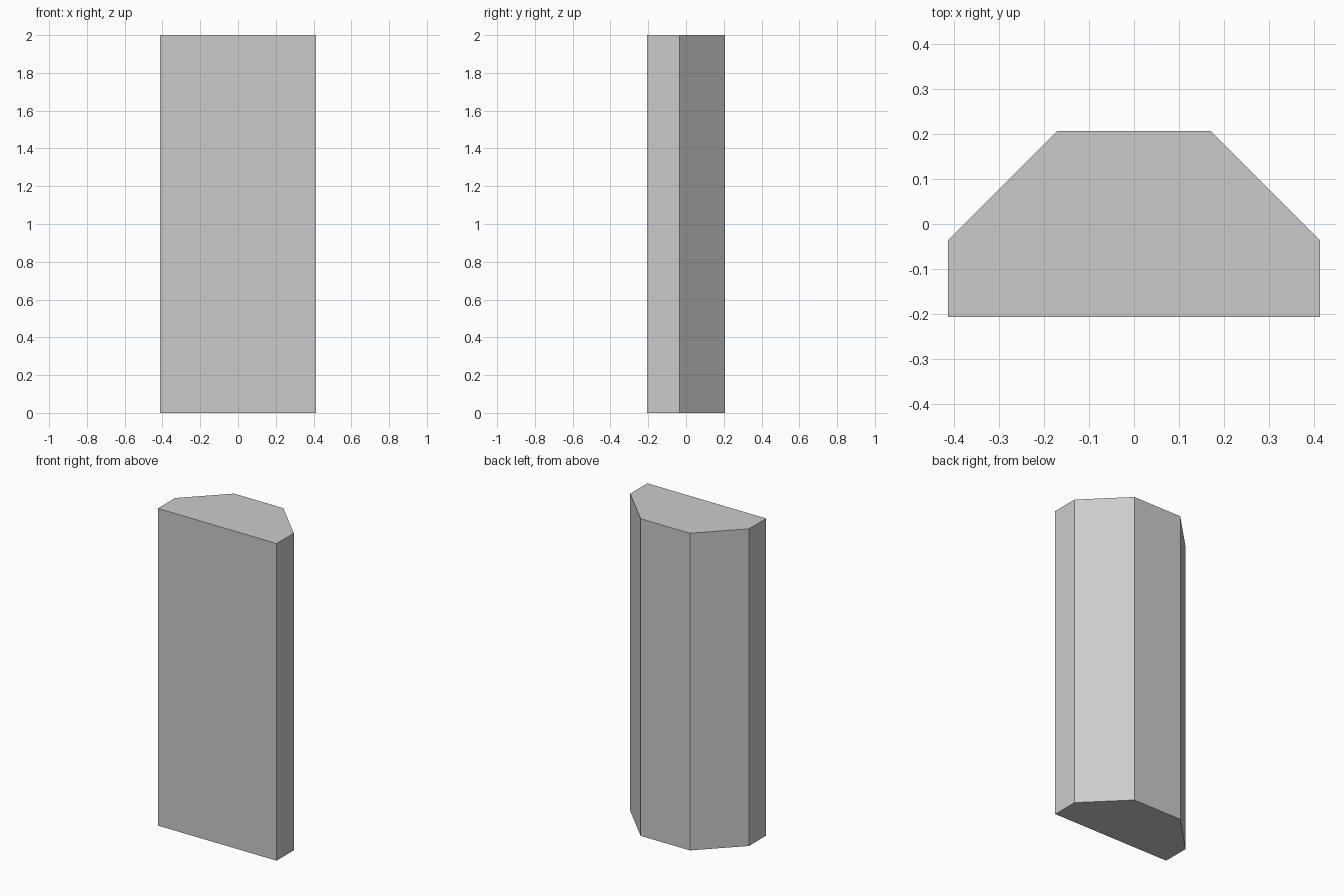
import bpy, bmesh, math

if "Cube" in bpy.data.objects:
    bpy.data.objects.remove(bpy.data.objects["Cube"])

APOTHEM = 0.414   # flat-to-centre distance of the octagon
HEIGHT = 2.0

# Half-octagon footprint: three-sided back plus two short sides, flat front
half_side = APOTHEM * math.tan(math.pi / 8)
front, back = -APOTHEM / 2, APOTHEM / 2
right = [(APOTHEM, front), (APOTHEM, front + half_side), (half_side, back)]
profile = right + [(-x, y) for x, y in reversed(right)]

# Extrude the footprint into the half column
bm = bmesh.new()
base = bm.faces.new([bm.verts.new((x, y, 0)) for x, y in profile])
top = bmesh.ops.extrude_face_region(bm, geom=[base], use_keep_orig=True)
bmesh.ops.translate(bm, vec=(0, 0, HEIGHT),
                    verts=[g for g in top["geom"] if isinstance(g, bmesh.types.BMVert)])
bmesh.ops.recalc_face_normals(bm, faces=bm.faces)

mesh = bpy.data.meshes.new("half_octagonal_column")
bm.to_mesh(mesh)
bm.free()
bpy.context.collection.objects.link(bpy.data.objects.new("half_octagonal_column", mesh))
